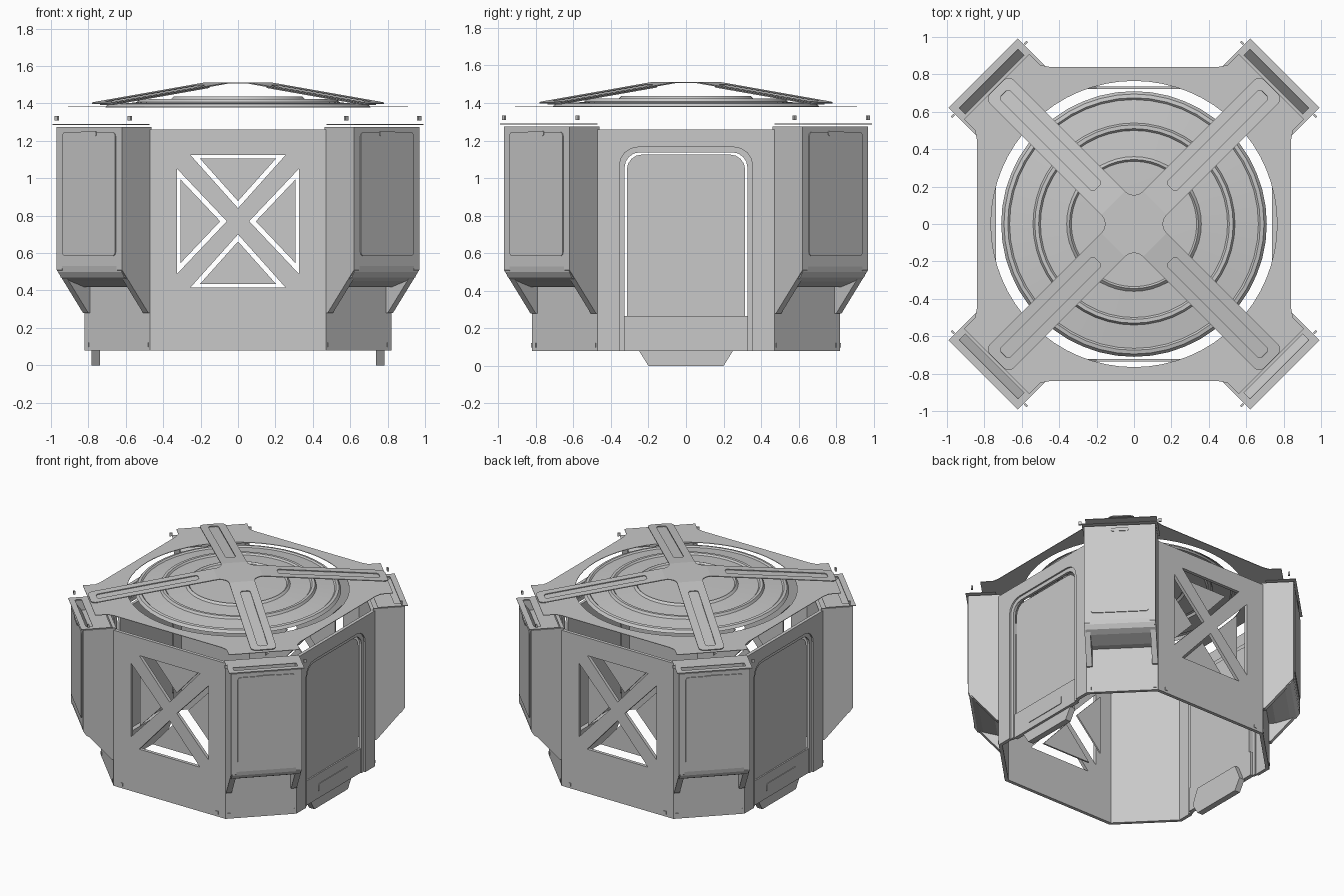
import bpy, bmesh, math
from mathutils import Matrix, Vector

if "Cube" in bpy.data.objects:
    bpy.data.objects.remove(bpy.data.objects["Cube"])

grey = bpy.data.materials.new("light_grey")
grey.use_nodes = True
grey.diffuse_color = (0.58, 0.58, 0.58, 1)
grey.node_tree.nodes["Principled BSDF"].inputs["Base Color"].default_value = (0.58, 0.58, 0.58, 1)


def add_mesh(name, mesh):
    mesh.materials.clear()
    mesh.materials.append(grey)
    ob = bpy.data.objects.new(name, mesh)
    bpy.context.collection.objects.link(ob)
    return ob


def sheet(name, loops, thick, mat):
    """Flat slab from outline loops (inner loops become holes), local z from -thick to 0."""
    cu = bpy.data.curves.new(name, 'CURVE')
    cu.dimensions = '2D'
    cu.fill_mode = 'BOTH'
    cu.extrude = thick / 2
    for loop in loops:
        sp = cu.splines.new('POLY')
        sp.points.add(len(loop) - 1)
        for p, (x, y) in zip(sp.points, loop):
            p.co = (x, y, 0, 1)
        sp.use_cyclic_u = True
    tmp = bpy.data.objects.new(name + "_outline", cu)
    bpy.context.collection.objects.link(tmp)
    dg = bpy.context.evaluated_depsgraph_get()
    mesh = bpy.data.meshes.new_from_object(tmp.evaluated_get(dg))
    bpy.data.objects.remove(tmp)
    bm = bmesh.new()
    bm.from_mesh(mesh)
    bmesh.ops.remove_doubles(bm, verts=bm.verts, dist=1e-5)
    bmesh.ops.recalc_face_normals(bm, faces=bm.faces)
    bmesh.ops.transform(bm, matrix=mat @ Matrix.Translation((0, 0, -thick / 2)), verts=bm.verts)
    for f in bm.faces:
        f.smooth = False
    bm.to_mesh(mesh)
    bm.free()
    return add_mesh(name, mesh)


def frame(x, y, z, origin):
    m = Matrix((x, y, z)).transposed().to_4x4()
    m.translation = origin
    return m


UP = Vector((0, 0, 1))


def wall_frame(a, d):
    """Local x runs along the wall, y is up, z faces outward at distance d."""
    n, u = Vector((math.cos(a), math.sin(a), 0)), Vector((-math.sin(a), math.cos(a), 0))
    return frame(u, UP, n, n * d)


def side_frame(a, s):
    """Local x points outward, y is up, slab ends at sideways offset s."""
    n, u = Vector((math.cos(a), math.sin(a), 0)), Vector((-math.sin(a), math.cos(a), 0))
    return frame(n, UP, -u, -u * s)


def flat_frame(a, z):
    n, u = Vector((math.cos(a), math.sin(a), 0)), Vector((-math.sin(a), math.cos(a), 0))
    return frame(n, u, UP, UP * z)


def rect(x0, x1, y0, y1, r=0.0, n=4):
    if r == 0:
        return [(x0, y0), (x1, y0), (x1, y1), (x0, y1)]
    pts = []
    for k, (cx, cy) in enumerate([(x1 - r, y1 - r), (x0 + r, y1 - r), (x0 + r, y0 + r), (x1 - r, y0 + r)]):
        for i in range(n + 1):
            t = math.pi / 2 * (k + i / n)
            pts.append((cx + r * math.cos(t), cy + r * math.sin(t)))
    return pts


def arch(w, top, bottom, r):
    """Doorway outline with rounded top corners, from lower right to lower left."""
    return [(w, bottom)] + rect(-w, w, bottom, top, r)[:10] + [(-w, bottom)]


def shrink(loop, k):
    cx, cy = sum(p[0] for p in loop) / len(loop), sum(p[1] for p in loop) / len(loop)
    return [(cx + (x - cx) * k, cy + (y - cy) * k) for x, y in loop]


def stud(name, m, u, z):
    sheet(name, [rect(u - .01, u + .01, z - .012, z + .012)], .012, m)


LOW, HIGH, APO, HALF = .08, 1.26, .82, .47

# front and back walls with four triangular windows and set-back infill plates
triangles = [[(-.255, 1.125), (.255, 1.125), (0, .84)], [(-.255, .415), (.255, .415), (0, .70)],
             [(-.325, 1.05), (-.325, .49), (-.06, .77)], [(.325, 1.05), (.325, .49), (.06, .77)]]
for side, a in (("front", -math.pi / 2), ("back", math.pi / 2)):
    sheet(side + "_wall", [rect(-HALF, HALF, LOW, HIGH)] + triangles, .025, wall_frame(a, APO))
    for i, tri in enumerate(triangles):
        sheet(f"{side}_window_plate_{i}", [shrink(tri, .8)], .012, wall_frame(a, .735))
    for u in (-.4, .4):
        stud(side + "_wall_stud", wall_frame(a, APO + .005), u, .11)

# side walls with doorway, recessed door and step
for side, a in (("left", 0), ("right", math.pi)):
    outline = [(HALF, LOW), (HALF, HIGH), (-HALF, HIGH), (-HALF, LOW)]
    sheet(side + "_wall", [outline + arch(.355, 1.165, LOW, .1)[::-1]], .025, wall_frame(a, APO))
    trim = arch(.357, 1.167, LOW, .1) + arch(.327, 1.137, LOW, .08)[::-1]
    sheet(side + "_door_trim", [trim], .02, wall_frame(a, APO - .012))
    sheet(side + "_door", [arch(.315, 1.125, .26, .08)], .02, wall_frame(a, .79))
    sheet(side + "_door_sill", [rect(-.33, .33, LOW, .265)], .03, wall_frame(a, .80))
    step = [(-.25, .08), (-.2, 0), (.2, 0), (.25, .08), (.23, .13), (.2, .195), (-.2, .195), (-.23, .13)]
    sheet(side + "_step", [step], .045, wall_frame(a, .782))
    sheet(side + "_step_pad", [rect(-.18, .18, .13, .19, .015)], .03, wall_frame(a, .805))

# corner walls and equipment boxes
body = [(.90, .42), (.96, .42), (1.06, .45), (1.10, .47), (1.119, .50), (1.124, .53), (1.124, 1.275),
        (1.105, 1.275), (1.05, 1.20), (.90, 1.20)]
cheek = [(.90, .28), (.925, .28), (1.124, .51), (1.124, .6), (.90, .6)]
for i in range(4):
    a = math.pi / 4 + i * math.pi / 2
    wf = wall_frame(a, .912)
    sheet("corner_wall", [rect(-.247, .247, LOW, HIGH)], .025, wf)
    for u in (-.225, .225):
        stud("corner_wall_stud", wall_frame(a, .917), u, .11)
    sheet("corner_box", [body], .48, side_frame(a, .24))
    for s in (.247, -.207):
        sheet("corner_box_cheek", [cheek], .04, side_frame(a, s))
    for s in (.247, -.237):
        sheet("corner_box_end", [rect(.90, 1.124, .55, 1.275)], .01, side_frame(a, s))
    panel = rect(-.2, .2, .585, 1.245, .02)
    sheet("corner_box_panel", [panel], .008, wall_frame(a, 1.13))
    sheet("corner_box_latch", [rect(-.06, .06, 1.225, 1.25, .01)], .008, wall_frame(a, 1.134))
    # thin lid with a long slot
    sheet("corner_box_lid", [rect(.93, 1.14, -.262, .262), rect(1.054, 1.10, -.222, .222)],
          .004, flat_frame(a, 1.29))
    for u in (-.276, .276):
        stud("lid_stud", wall_frame(a, 1.10), u, 1.32)

# roof plate with round opening and four corner tabs
edge = []
for i in range(4):
    c, s = [(1, 0), (0, 1), (-1, 0), (0, -1)][i]
    for x, y in [(.84, -.45), (.84, .45), (.85, .50), (.91, .56), (.56, .91), (.50, .85), (.45, .84)]:
        edge.append((c * x - s * y, s * x + c * y))
hole = [(.765 * math.cos(t * math.pi / 32), .765 * math.sin(t * math.pi / 32)) for t in range(64)]
sheet("roof_plate", [edge, hole], .004, flat_frame(0, 1.384))

# shallow dish with raised rings
profile = [(0, 1.43), (.335, 1.425), (.345, 1.437), (.36, 1.422), (.50, 1.412), (.51, 1.424),
           (.53, 1.424), (.54, 1.407), (.665, 1.392), (.675, 1.402), (.695, 1.398), (.71, 1.378)]
bm = bmesh.new()
verts = [bm.verts.new((r, 0, z)) for r, z in profile]
edges = [bm.edges.new(p) for p in zip(verts, verts[1:])]
bmesh.ops.spin(bm, geom=verts + edges, cent=(0, 0, 0), axis=(0, 0, 1), angle=2 * math.pi, steps=48)
bmesh.ops.remove_doubles(bm, verts=bm.verts, dist=1e-4)
bmesh.ops.recalc_face_normals(bm, faces=bm.faces)
mesh = bpy.data.meshes.new("roof_dish")
bm.to_mesh(mesh)
bm.free()
dish = add_mesh("roof_dish", mesh)
bpy.context.view_layer.objects.active = dish
dish.select_set(True)
bpy.ops.object.shade_smooth_by_angle(angle=math.radians(25))

# cross brace: flat filleted hub and four sloping ribbed arms
hub = []
for k in range(4):
    for i in range(7):
        t = math.radians(-45 + 15 * i)
        x, y, b = .222 - .067 * math.cos(t), .067 * math.sin(t), k * math.pi / 2
        hub.append((x * math.cos(b) - y * math.sin(b), x * math.sin(b) + y * math.cos(b)))
sheet("brace_hub", [hub], .006, flat_frame(0, 1.513))
slope = math.atan2(.11, .88)
length = math.hypot(.11, .88)
for k in range(4):
    a = math.pi / 4 + k * math.pi / 2
    n, u = Vector((math.cos(a), math.sin(a), 0)), Vector((-math.sin(a), math.cos(a), 0))
    along = n * math.cos(slope) - UP * math.sin(slope)
    m = frame(along, u, along.cross(u), n * .157 + UP * 1.513)
    arm = [(0, -.09)] + rect(-.1, length, -.09, .09, .04)[15:] + rect(-.1, length, -.09, .09, .04)[:5] + [(0, .09)]
    sheet("brace_arm", [arm, rect(.12, length - .05, -.035, .035, .02)], .006, m)
    sheet("brace_groove", [rect(.10, length - .03, -.055, .055, .03)], .004,
          m @ Matrix.Translation((0, 0, -.012)))
